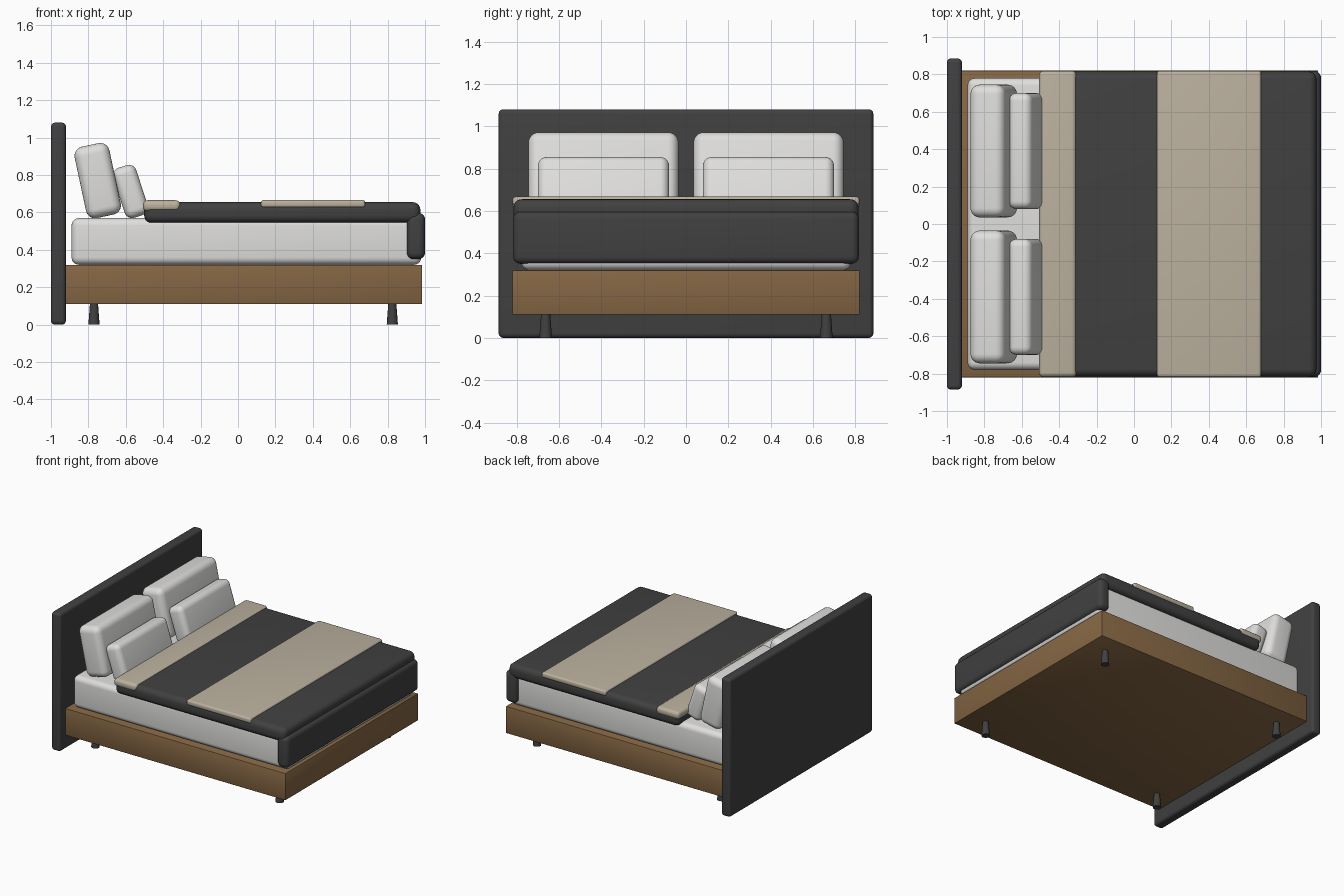
import bpy, bmesh, math
from mathutils import Matrix, Vector

if "Cube" in bpy.data.objects:
    bpy.data.objects.remove(bpy.data.objects["Cube"])


def material(name, rgb):
    m = bpy.data.materials.new(name)
    m.diffuse_color = (*rgb, 1)
    m.use_nodes = True
    m.node_tree.nodes["Principled BSDF"].inputs["Base Color"].default_value = m.diffuse_color
    return m


CHARCOAL = material("charcoal fabric", (0.052, 0.052, 0.052))
WOOD = material("brown wood", (0.235, 0.133, 0.057))
WHITE = material("white linen", (0.74, 0.735, 0.725))
BEIGE = material("beige fabric", (0.50, 0.44, 0.345))


def finish(name, bm, mat, angle=40):
    me = bpy.data.meshes.new(name)
    bm.to_mesh(me)
    bm.free()
    ob = bpy.data.objects.new(name, me)
    bpy.context.collection.objects.link(ob)
    me.materials.append(mat)
    bpy.ops.object.select_all(action='DESELECT')
    ob.select_set(True)
    bpy.context.view_layer.objects.active = ob
    bpy.ops.object.shade_smooth_by_angle(angle=math.radians(angle))
    return ob


def soft_box(name, lo, hi, radius, mat, tilt=0.0, segments=5):
    """Rounded box between two corners, tilted about y around its centre."""
    lo, hi = Vector(lo), Vector(hi)
    bm = bmesh.new()
    bmesh.ops.create_cube(bm, size=1)
    bmesh.ops.scale(bm, vec=hi - lo, verts=bm.verts)
    bmesh.ops.bevel(bm, geom=bm.edges[:], offset=radius, segments=segments,
                    profile=0.5, affect='EDGES')
    bm.transform(Matrix.Translation((lo + hi) / 2)
                 @ Matrix.Rotation(math.radians(tilt), 4, 'Y'))
    return finish(name, bm, mat)


def pillow(name, centre, size, radius, tilt):
    c, s = Vector(centre), Vector(size) / 2
    soft_box(name, c - s, c + s, radius, WHITE, tilt, 6)


# Frame
soft_box("headboard", (-1.0, -0.885, 0.0), (-0.92, 0.885, 1.08), 0.022, CHARCOAL)
soft_box("bed_base", (-0.93, -0.82, 0.11), (0.985, 0.82, 0.32), 0.004, WOOD, segments=2)

# Legs, wider at the floor
for x in (-0.77, 0.825):
    for side in (-1, 1):
        bm = bmesh.new()
        bmesh.ops.create_cone(bm, cap_ends=True, segments=20, radius1=0.03,
                              radius2=0.021, depth=0.12,
                              matrix=Matrix.Translation((x, side * 0.663, 0.06)))
        finish("leg", bm, CHARCOAL)

# Mattress and bedding
soft_box("mattress", (-0.89, -0.78, 0.32), (0.98, 0.78, 0.57), 0.04, WHITE)
soft_box("duvet", (-0.502, -0.815, 0.545), (0.975, 0.815, 0.655), 0.04, CHARCOAL)
soft_box("duvet_foot_drop", (0.903, -0.817, 0.35), (1.0, 0.817, 0.597), 0.035, CHARCOAL)
soft_box("folded_sheet", (-0.508, -0.819, 0.605), (-0.308, 0.819, 0.665), 0.025, BEIGE)
soft_box("bed_runner", (0.123, -0.819, 0.625), (0.68, 0.819, 0.667), 0.015, BEIGE)

# Pillows leaning on the headboard
for side in (-1, 1):
    pillow("large_pillow", (-0.75, side * 0.39, 0.77), (0.19, 0.71, 0.39), 0.05, -12)
    pillow("small_pillow", (-0.575, side * 0.39, 0.712), (0.13, 0.62, 0.28), 0.042, -18)
